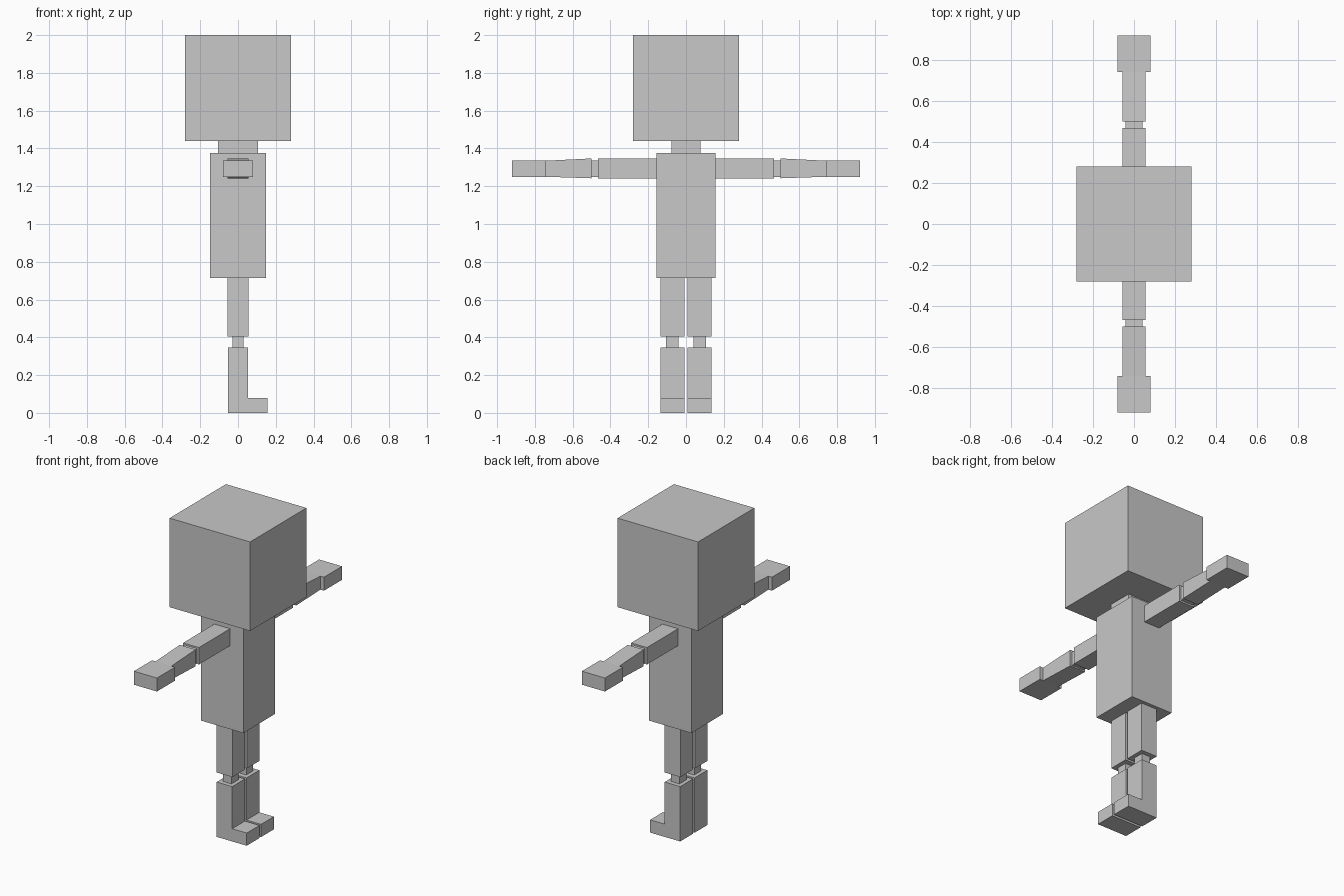
import bpy, bmesh

if "Cube" in bpy.data.objects:
    bpy.data.objects.remove(bpy.data.objects["Cube"])

grey = bpy.data.materials.new("plain_grey")
grey.diffuse_color = (0.58, 0.58, 0.58, 1)
grey.use_nodes = True
grey.node_tree.nodes["Principled BSDF"].inputs["Base Color"].default_value = grey.diffuse_color


def finish(name, bm):
    bmesh.ops.recalc_face_normals(bm, faces=bm.faces)
    mesh = bpy.data.meshes.new(name)
    bm.to_mesh(mesh)
    bm.free()
    mesh.materials.append(grey)
    obj = bpy.data.objects.new(name, mesh)
    bpy.context.collection.objects.link(obj)


def prism(name, profile, axis, lo, hi):
    """Extrude a 2D profile along axis 'y' (x,z points) or 'x' (y,z points)."""
    bm = bmesh.new()

    def put(p, d):
        return (p[0], d, p[1]) if axis == 'y' else (d, p[0], p[1])
    a = [bm.verts.new(put(p, lo)) for p in profile]
    b = [bm.verts.new(put(p, hi)) for p in profile]
    bm.faces.new(a)
    bm.faces.new(b[::-1])
    for i in range(len(a)):
        j = (i + 1) % len(a)
        bm.faces.new((a[i], a[j], b[j], b[i]))
    finish(name, bm)


def box(name, x, y, z):
    prism(name, [(x[0], z[0]), (x[1], z[0]), (x[1], z[1]), (x[0], z[1])], 'y', *y)


# Head, neck and torso
box("head", (-.28, .28), (-.28, .28), (1.44, 2.0))
box("neck", (-.105, .105), (-.078, .078), (1.375, 1.44))
box("torso", (-.147, .147), (-.157, .157), (.715, 1.375))

for s, side in ((1, "left"), (-1, "right")):
    def span(a, b):
        return sorted((s * a, s * b))

    # Arm: upper arm, elbow, tapered forearm, hand
    box(side + "_upper_arm", (-.055, .055), span(.157, .467), (1.24, 1.347))
    box(side + "_elbow", (-.042, .042), span(.467, .50), (1.25, 1.337))
    prism(side + "_forearm", [(s * .50, 1.242), (s * .74, 1.25),
                              (s * .74, 1.335), (s * .50, 1.347)], 'x', -.055, .055)
    box(side + "_hand", (-.08, .08), span(.74, .92), (1.25, 1.335))

    # Leg: thigh, knee, shin with the foot in one L-shaped profile
    box(side + "_thigh", (-.056, .056), span(.008, .135), (.405, .715))
    box(side + "_knee", (-.03, .03), span(.04, .107), (.345, .405))
    prism(side + "_shin_and_foot", [(-.054, 0), (.155, 0), (.155, .08), (.054, .08),
                                    (.054, .345), (-.054, .345)], 'y', *span(.008, .135))
